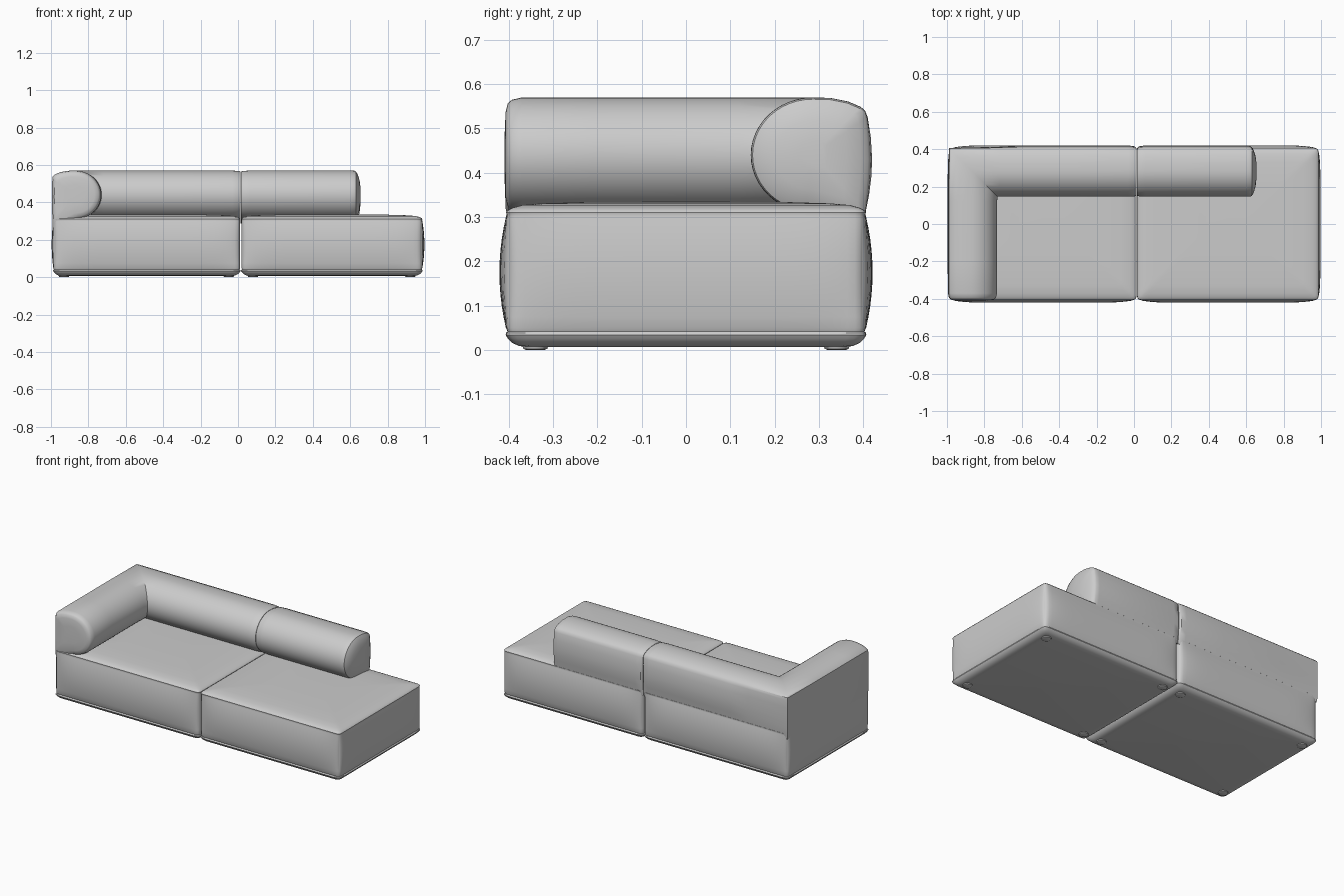
import bpy, bmesh, math
from mathutils import Vector

old = bpy.data.objects.get("Cube")
if old:
    bpy.data.objects.remove(old, do_unlink=True)

fabric = bpy.data.materials.new("light grey fabric")
fabric.use_nodes = True
GREY = (0.6, 0.6, 0.6, 1)
fabric.diffuse_color = GREY
fabric.node_tree.nodes["Principled BSDF"].inputs["Base Color"].default_value = GREY


def skin(name, rings, angle=40):
    """Join equal closed rings into a capped, smooth shaded body."""
    bm = bmesh.new()
    loops = [[bm.verts.new(p) for p in ring] for ring in rings]
    n = len(loops[0])
    for a, b in zip(loops, loops[1:]):
        for i in range(n):
            j = (i + 1) % n
            bm.faces.new((a[i], a[j], b[j], b[i]))
    bm.faces.new(loops[0][::-1])
    bm.faces.new(loops[-1])
    bmesh.ops.recalc_face_normals(bm, faces=bm.faces)
    mesh = bpy.data.meshes.new(name)
    bm.to_mesh(mesh)
    bm.free()
    obj = bpy.data.objects.new(name, mesh)
    bpy.context.collection.objects.link(obj)
    mesh.materials.append(fabric)
    bpy.ops.object.select_all(action='DESELECT')
    obj.select_set(True)
    bpy.context.view_layer.objects.active = obj
    bpy.ops.object.shade_smooth_by_angle(angle=math.radians(angle))
    return obj


# Unit square outline, sampled densely near the corners
STEPS = 28
side = [math.sin(math.pi * (k / STEPS - 0.5)) for k in range(STEPS)]
SQUARE = ([(t, -1) for t in side] + [(1, t) for t in side]
          + [(-t, 1) for t in side] + [(-1, -t) for t in side])


def cushion_ring(x0, x1, hy, z, inset, puff, puff_left, puff_right):
    """Rounded rectangle whose sides swell outward between the corners."""
    cx, hx, hy = (x0 + x1) / 2, (x1 - x0) / 2 - inset, hy - inset
    r = min(0.022, hy * 0.5)
    ring = []
    for u, v in SQUARE:
        p = Vector((u * hx, v * hy))
        core = Vector((max(r - hx, min(hx - r, p.x)), max(r - hy, min(hy - r, p.y))))
        d = p - core
        if d.length > r:
            p = core + d.normalized() * r
        if abs(v) == 1:
            p.y += v * puff * (1 - u ** 8)
        if abs(u) == 1:
            p.x += u * (puff_right if u > 0 else puff_left) * puff * (1 - v ** 8)
        ring.append((cx + p.x, p.y, z))
    return ring


def seat_base(name, x0, x1, puff_left, puff_right):
    # Rounded underside and lower piping
    levels = [(0.007, 0.05), (0.009, 0.03), (0.016, 0.014), (0.026, 0.004),
              (0.034, -0.001), (0.039, 0.0), (0.042, 0.004)]
    # Swollen walls
    levels += [(0.05 + 0.025 * k, 0.002) for k in range(11)]
    # Upper piping and crowned top
    levels += [(0.306, 0.002), (0.311, 0.0), (0.316, 0.004), (0.321, 0.014), (0.327, 0.035),
               (0.331, 0.08), (0.334, 0.18), (0.335, 0.36)]
    rings = []
    for z, inset in levels:
        puff = 0.017 * max(0, 1 - ((z - 0.175) / 0.135) ** 2)
        rings.append(cushion_ring(x0, x1, 0.406, z, inset, puff, puff_left, puff_right))
    skin(name, rings)


seat_base("right_seat_base", -0.988, 0.013, 0.6, 0)
seat_base("left_seat_base", 0.017, 0.986, 0, 0.75)

# Bolster section: (depth from the outer face, height), round inside, upright outside
CENTRE = Vector((0.12, 0.44))
SECTION = []
for k in range(25):
    a = math.radians(90 - 7.5 * k)
    SECTION.append(CENTRE + Vector((0.14 * math.cos(a), 0.13 * math.sin(a))))
SECTION += [Vector(p) for p in (
    (0.004, 0.28), (0.0, 0.315), (-0.007, 0.35), (-0.012, 0.39), (-0.014, 0.43), (-0.011, 0.48),
    (-0.004, 0.525), (0.002, 0.54), (0.012, 0.549), (0.04, 0.561), (0.08, 0.569))]


def section(scale, swell):
    """Section shrunk to its centre, with the outer swelling adjusted."""
    pts = []
    for p in SECTION:
        q = p.copy()
        if q.x < 0:
            q.x *= swell
        pts.append(CENTRE + (q - CENTRE) * scale)
    return pts


BACK, OUTER = 0.406, -0.989


def back_ring(x, scale=1.0, swell=1.0):
    return [(x, BACK - d, z) for d, z in section(scale, swell)]


def arm_ring(y, scale=1.0):
    # The outer face of the arm runs straight down into the base
    return [(OUTER + d - 0.003, y, z - 0.04 if d < 0.01 and z < 0.32 else z)
            for d, z in section(scale, 0.2)]


def corner_ring():
    return [(OUTER + d, BACK - d, z) for d, z in section(1, 0)]


# Corner bolster: arm, mitred corner, then back
rings = [arm_ring(y, s) for y, s in ((-0.409, 0.4), (-0.407, 0.75), (-0.402, 0.9),
                                     (-0.393, 0.96), (-0.37, 1), (-0.2, 1), (0.12, 1))]
rings.append(corner_ring())
rings += [back_ring(-0.72, 1, 0.5), back_ring(-0.6), back_ring(-0.3), back_ring(-0.03),
          back_ring(0.004, 0.985, 0.8), back_ring(0.014, 0.95, 0.3)]
skin("corner_bolster", rings, 35)

# Straight bolster with a domed free end
rings = [back_ring(x, s, w) for x, s, w in (
    (0.016, 0.95, 0.3), (0.026, 0.985, 0.8), (0.06, 1, 1), (0.35, 1, 1), (0.6, 1, 1),
    (0.622, 0.995, 0.8), (0.63, 0.97, 0.6), (0.64, 0.85, 0.5), (0.65, 0.6, 0.5), (0.656, 0.25, 0.5))]
skin("straight_bolster", rings, 35)

# Low round feet under each base
for x in (-0.93, -0.05, 0.08, 0.92):
    for y in (-0.34, 0.34):
        foot = [[(x + r * math.cos(k * math.pi / 8), y + r * math.sin(k * math.pi / 8), z)
                 for k in range(16)] for r, z in ((0.02, 0), (0.027, 0.003), (0.03, 0.012))]
        skin("foot", foot)
